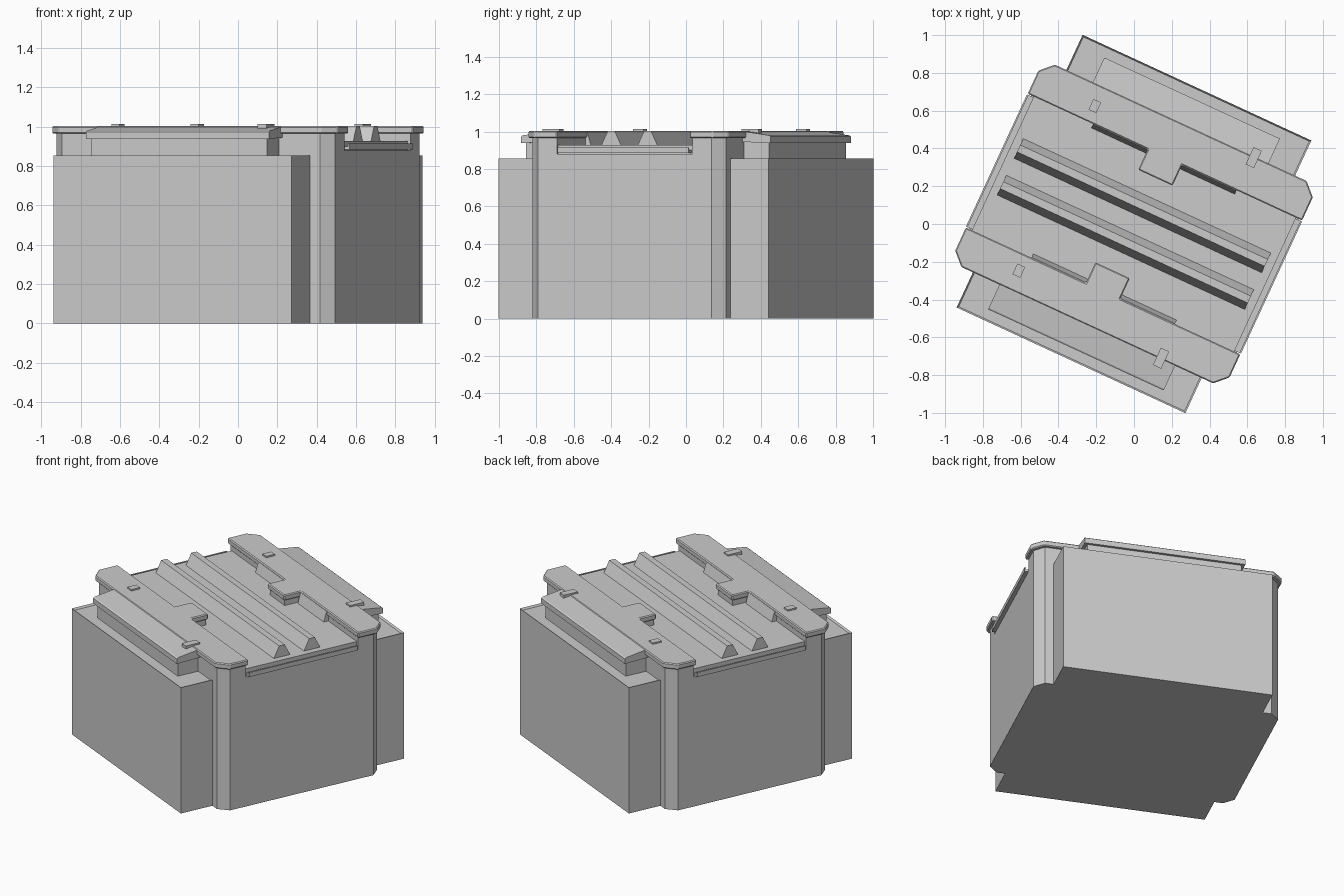
import bpy, bmesh, math

if "Cube" in bpy.data.objects:
    bpy.data.objects.remove(bpy.data.objects["Cube"])

ANGLE = math.radians(-24.8)   # whole model is turned about z


def finish(name, bm, bevel=0):
    bmesh.ops.recalc_face_normals(bm, faces=bm.faces)
    me = bpy.data.meshes.new(name)
    bm.to_mesh(me)
    bm.free()
    ob = bpy.data.objects.new(name, me)
    bpy.context.collection.objects.link(ob)
    ob.rotation_euler.z = ANGLE
    if bevel:
        m = ob.modifiers.new("edge", 'BEVEL')
        m.width = bevel
        m.segments = 1
    return ob


def extrude(name, pts, vec, bevel=0, rim=0):
    """Extrude a closed 3D outline; rim makes a shallow tray in the end cap."""
    bm = bmesh.new()
    f = bm.faces.new([bm.verts.new(p) for p in pts])
    res = bmesh.ops.extrude_face_region(bm, geom=[f], use_keep_orig=True)
    verts = [g for g in res['geom'] if isinstance(g, bmesh.types.BMVert)]
    cap = [g for g in res['geom'] if isinstance(g, bmesh.types.BMFace)]
    bmesh.ops.translate(bm, verts=verts, vec=vec)
    bmesh.ops.recalc_face_normals(bm, faces=bm.faces)
    if rim:
        bmesh.ops.inset_region(bm, faces=cap, thickness=rim)
        bmesh.ops.translate(bm, verts=cap[0].verts[:], vec=(0, 0, -rim))
    return finish(name, bm, bevel)


def plan(name, pts, z0, z1, **kw):
    return extrude(name, [(x, y, z0) for x, y in pts], (0, 0, z1 - z0), **kw)


def section(name, pts, x0, x1, **kw):
    return extrude(name, [(x0, y, z) for y, z in pts], (x1 - x0, 0, 0), **kw)


def box(name, x0, x1, y0, y1, z0, z1, **kw):
    return plan(name, [(x0, y0), (x1, y0), (x1, y1), (x0, y1)], z0, z1, **kw)


# lower body with a shallow tray rim, and the wide chamfered body crossing it
box("lower_body", -.667, .667, -.795, .795, 0, .855, rim=.012)
half = [(.78, -.51), (.78, .51), (.722, .57)]
wide = half + [(-x, y) for x, y in reversed(half)] + [(-.722, -.57), (.722, -.57)]
wide.remove((-.78, -.51))
wide.insert(5, (-.78, -.51))
plan("wide_body", wide, 0, .88)

# sunken centre deck with its two trapezoid ridges
box("centre_deck", -.765, .765, -.40, .40, .87, .927)
for i, c in enumerate((-.107, .107)):
    section(f"ridge_{i}", [(c - .061, .92), (c + .061, .92), (c + .02, 1.003), (c - .02, 1.003)],
            -.722, .722)

# drip lips at the deck ends
for s in (-1, 1):
    extrude(f"end_lip_{s}",
            [(s * x, -.385, z) for x, z in
             ((.76, .885), (.802, .885), (.802, .915), (.793, .915), (.793, .9), (.76, .9))],
            (0, .77, 0))

for s in (-1, 1):
    # shoulder of the body under each flap
    plan(f"shoulder_{s}", [(x, s * y) for x, y in
         ((.78, .40), (.78, .51), (.722, .57), (-.722, .57), (-.78, .51), (-.78, .40))], .87, .97)
    # flap with centre tab and chamfered ears
    right = [(.1, .27), (.1, .39), (.8, .39), (.8, .525), (.734, .59)]
    flap = right + [(-x, y) for x, y in reversed(right)]
    plan(f"flap_{s}", [(x, s * y) for x, y in flap], .965, 1.003, bevel=.006)
    box(f"tab_block_{s}", -.09, .09, min(s * .28, s * .41), max(s * .28, s * .41), .92, .968)
    # sloped outer apron and the narrower box holding it up
    section(f"apron_{s}", [(s * y, z) for y, z in
            ((.56, .945), (.734, .938), (.734, .973), (.726, .979), (.56, 1.003))], -.512, .512)
    box(f"apron_support_{s}", -.492, .492, min(s * .55, s * .715), max(s * .55, s * .715), .83, .945)
    # wedge strips along the flap's inner edge
    for k in (-1, 1):
        section(f"wedge_{s}_{k}", [(s * y, z) for y, z in
                ((.365, .92), (.41, .92), (.41, .995), (.388, .995))],
                k * .1, k * .418)
    # small raised catches
    for tag, x, y, w, d in (("small", -.45, .48, .045, .062), ("large", .428, .585, .048, .1)):
        box(f"{tag}_catch_{s}", x - w / 2, x + w / 2, s * y - d / 2, s * y + d / 2, .975, 1.013)
